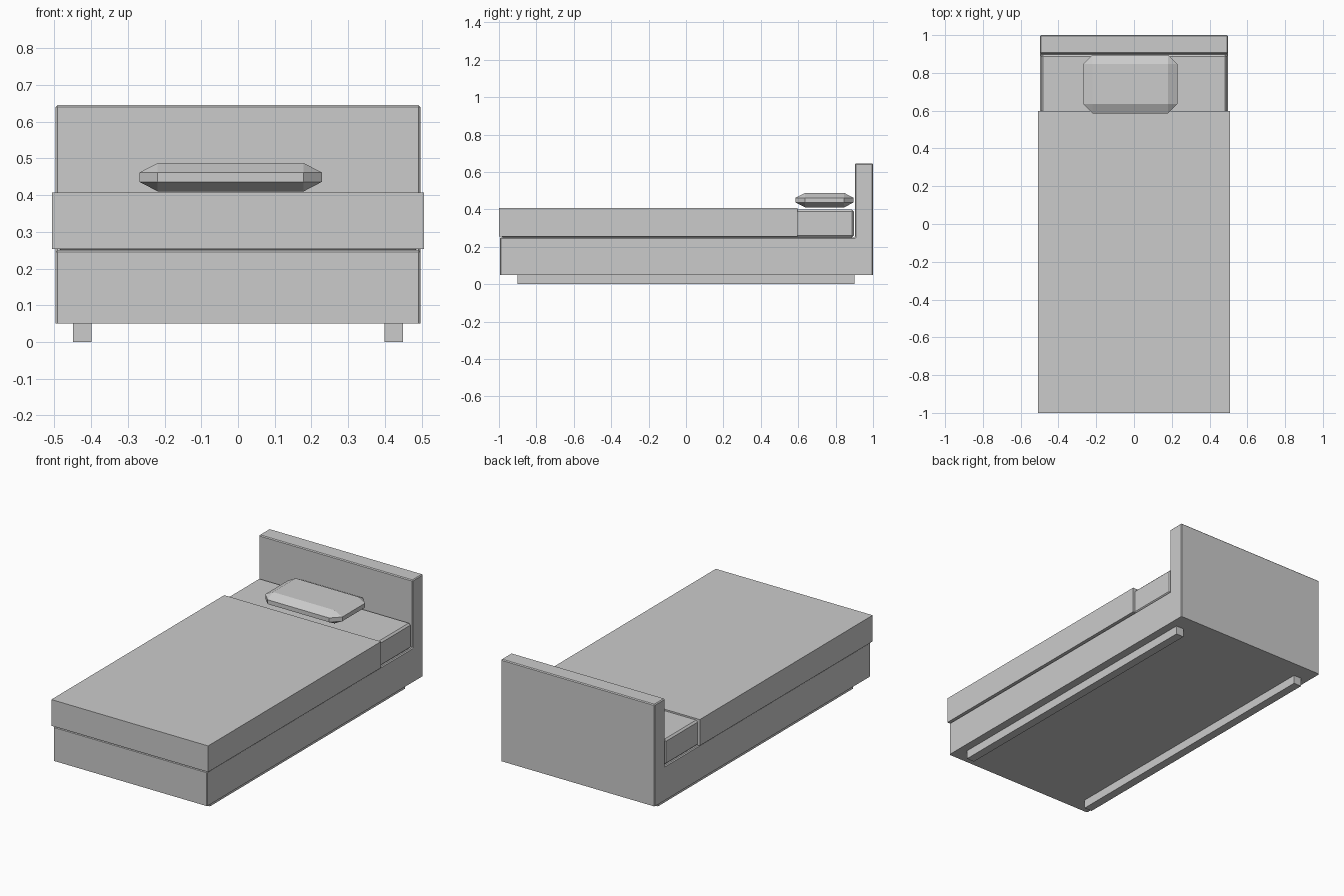
import bpy, bmesh
from itertools import product

if "Cube" in bpy.data.objects:
    bpy.data.objects.remove(bpy.data.objects["Cube"])


def finish(name, bm):
    bmesh.ops.recalc_face_normals(bm, faces=bm.faces[:])
    mesh = bpy.data.meshes.new(name)
    bm.to_mesh(mesh)
    bm.free()
    obj = bpy.data.objects.new(name, mesh)
    bpy.context.collection.objects.link(obj)
    return obj


def prism(name, profile, half_width, bevel=0.0, x=0.0, skip_z=None):
    """Extrude a (y, z) profile along x; bevel all edges except those at skip_z."""
    bm = bmesh.new()
    face = bm.faces.new([bm.verts.new((x - half_width, y, z)) for y, z in profile])
    ext = bmesh.ops.extrude_face_region(bm, geom=[face], use_keep_orig=True)["geom"]
    verts = [g for g in ext if isinstance(g, bmesh.types.BMVert)]
    bmesh.ops.translate(bm, verts=verts, vec=(2 * half_width, 0, 0))
    bmesh.ops.recalc_face_normals(bm, faces=bm.faces[:])
    if bevel:
        edges = [e for e in bm.edges
                 if skip_z is None or any(abs(v.co.z - skip_z) > 1e-4 for v in e.verts)]
        bmesh.ops.bevel(bm, geom=edges, offset=bevel, segments=1,
                        profile=0.5, affect='EDGES')
    return finish(name, bm)


def rect(y0, y1, z0, z1):
    return [(y0, z0), (y1, z0), (y1, z1), (y0, z1)]


# Bed base and headboard: one L-shaped profile
prism("bed_frame",
      [(-0.995, 0.05), (1.0, 0.05), (1.0, 0.645), (0.903, 0.645), (0.903, 0.25), (-0.995, 0.25)],
      0.497, bevel=0.005, skip_z=0.05)

# Mattress, showing only at the head end
prism("mattress", rect(-0.99, 0.897, 0.25, 0.398), 0.493, bevel=0.01)

# Blanket over the lower part
prism("blanket", rect(-1.0, 0.597, 0.254, 0.407), 0.507)

# Floor runners
for side, x in (("left", -0.424), ("right", 0.424)):
    prism(side + "_runner", rect(-0.9, 0.9, 0.0, 0.052), 0.025, x=x)

# Pillow: chamfered box, each corner cut to a triangle
center, half, cut = (-0.02, 0.741, 0.449), (0.249, 0.155, 0.0385), (0.05, 0.05, 0.026)
bm = bmesh.new()
for signs in product((-1, 1), repeat=3):
    for axis in range(3):
        bm.verts.new([center[i] + signs[i] * (half[i] - (0 if i == axis else cut[i]))
                      for i in range(3)])
bmesh.ops.convex_hull(bm, input=bm.verts[:])
bmesh.ops.dissolve_limit(bm, angle_limit=0.01, verts=bm.verts[:], edges=bm.edges[:])
finish("pillow", bm)
